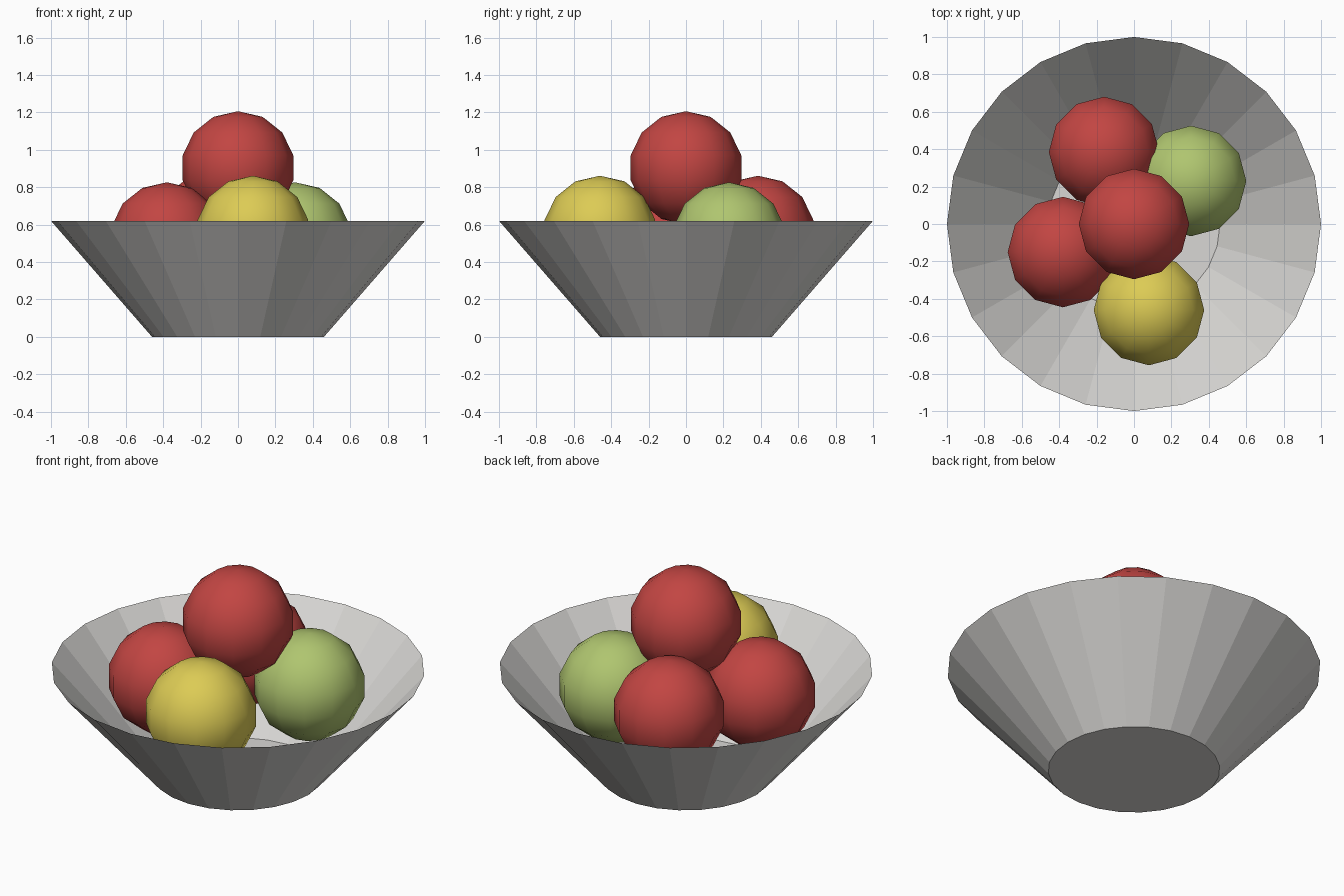
import bpy
import bmesh
from mathutils import Matrix

old = bpy.data.objects.get("Cube")
if old:
    bpy.data.objects.remove(old, do_unlink=True)


def make_material(name, rgb):
    mat = bpy.data.materials.new(name)
    mat.use_nodes = True
    color = (*rgb, 1.0)
    mat.diffuse_color = color
    mat.node_tree.nodes["Principled BSDF"].inputs["Base Color"].default_value = color
    return mat


def add_object(name, bm, mat, smooth):
    for face in bm.faces:
        face.smooth = smooth
    mesh = bpy.data.meshes.new(name)
    bm.to_mesh(mesh)
    bm.free()
    mesh.materials.append(mat)
    obj = bpy.data.objects.new(name, mesh)
    bpy.context.collection.objects.link(obj)
    return obj


bowl_gray = make_material("bowl light gray", (0.69, 0.68, 0.66))
red = make_material("fruit red", (0.54, 0.06, 0.055))
green = make_material("fruit green", (0.43, 0.56, 0.16))
yellow = make_material("fruit yellow", (0.72, 0.60, 0.09))

# Bowl: thin open cone with a flat floor
HEIGHT, FLOOR_RADIUS, RIM_RADIUS = 0.62, 0.46, 1.0
bm = bmesh.new()
bmesh.ops.create_cone(bm, cap_ends=True, segments=24, radius1=FLOOR_RADIUS,
                      radius2=RIM_RADIUS, depth=HEIGHT,
                      matrix=Matrix.Translation((0, 0, HEIGHT / 2)))
lid = [f for f in bm.faces if f.normal.z > 0.9]
bmesh.ops.delete(bm, geom=lid, context="FACES_ONLY")
add_object("bowl", bm, bowl_gray, False)

# Fruit: smooth low-poly balls, one resting on the other four
FRUIT_RADIUS = 0.303
fruits = [
    ("top_red_fruit", red, (0, 0, 0.903)),
    ("right_red_fruit", red, (-0.38, -0.15, 0.523)),
    ("back_red_fruit", red, (-0.16, 0.385, 0.558)),
    ("left_green_fruit", green, (0.305, 0.23, 0.523)),
    ("front_yellow_fruit", yellow, (0.08, -0.46, 0.558)),
]
for name, mat, center in fruits:
    bm = bmesh.new()
    bmesh.ops.create_uvsphere(bm, u_segments=12, v_segments=7, radius=FRUIT_RADIUS)
    add_object(name, bm, mat, True).location = center
